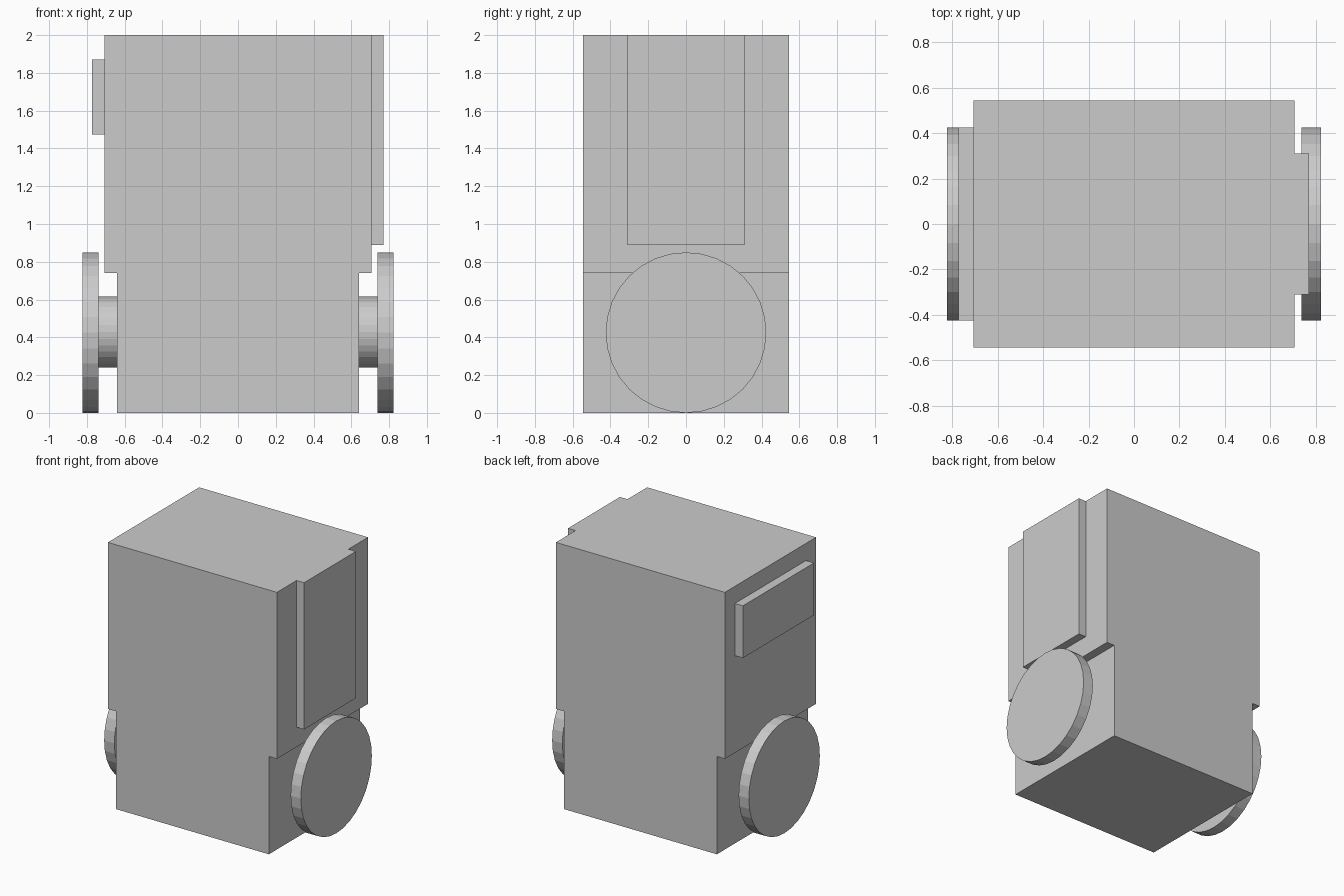
import bpy
import math

default = bpy.data.objects.get("Cube")
if default:
    bpy.data.objects.remove(default, do_unlink=True)

grey = bpy.data.materials.new("plain grey")
grey.use_nodes = True
colour = (0.6, 0.6, 0.6, 1)
grey.diffuse_color = colour
grey.node_tree.nodes["Principled BSDF"].inputs["Base Color"].default_value = colour


def finish(name):
    obj = bpy.context.object
    obj.name = name
    obj.data.materials.append(grey)
    return obj


def box(name, x, y, z):
    """Box from (low, high) pairs on each axis."""
    spans = (x, y, z)
    bpy.ops.mesh.primitive_cube_add(size=1, location=[(a + b) / 2 for a, b in spans])
    obj = finish(name)
    obj.scale = [b - a for a, b in spans]
    bpy.ops.object.transform_apply(location=False, rotation=False, scale=True)
    return obj


def disc(name, radius, x, z):
    """Flat-sided cylinder lying along x."""
    bpy.ops.mesh.primitive_cylinder_add(
        vertices=32, radius=radius, depth=abs(x[1] - x[0]),
        location=((x[0] + x[1]) / 2, 0, z), rotation=(0, math.pi / 2, 0))
    return finish(name)


# Body: a stepped profile in x and z, extruded from front to back
half = [(0.64, 0), (0.64, 0.74), (0.707, 0.74), (0.707, 2)]
outline = half + [(-x, z) for x, z in reversed(half)]
n = len(outline)
verts = [(x, y, z) for y in (-0.545, 0.545) for x, z in outline]
faces = [tuple(range(n)), tuple(reversed(range(n, 2 * n)))]
faces += [(i, i + n, (i + 1) % n + n, (i + 1) % n) for i in range(n)]
mesh = bpy.data.meshes.new("body")
mesh.from_pydata(verts, [], faces)
mesh.materials.append(grey)
body = bpy.data.objects.new("body", mesh)
bpy.context.collection.objects.link(body)

# Raised panels on the two sides
box("left_tall_panel", (0.70, 0.77), (-0.31, 0.31), (0.89, 2))
box("right_wide_panel", (-0.774, -0.70), (-0.425, 0.425), (1.475, 1.87))

# Wheels and axle stubs
for side, sign in (("left", 1), ("right", -1)):
    disc(side + "_wheel", 0.425, (sign * 0.738, sign * 0.823), 0.425)
    disc(side + "_axle", 0.187, (sign * 0.63, sign * 0.74), 0.428)
